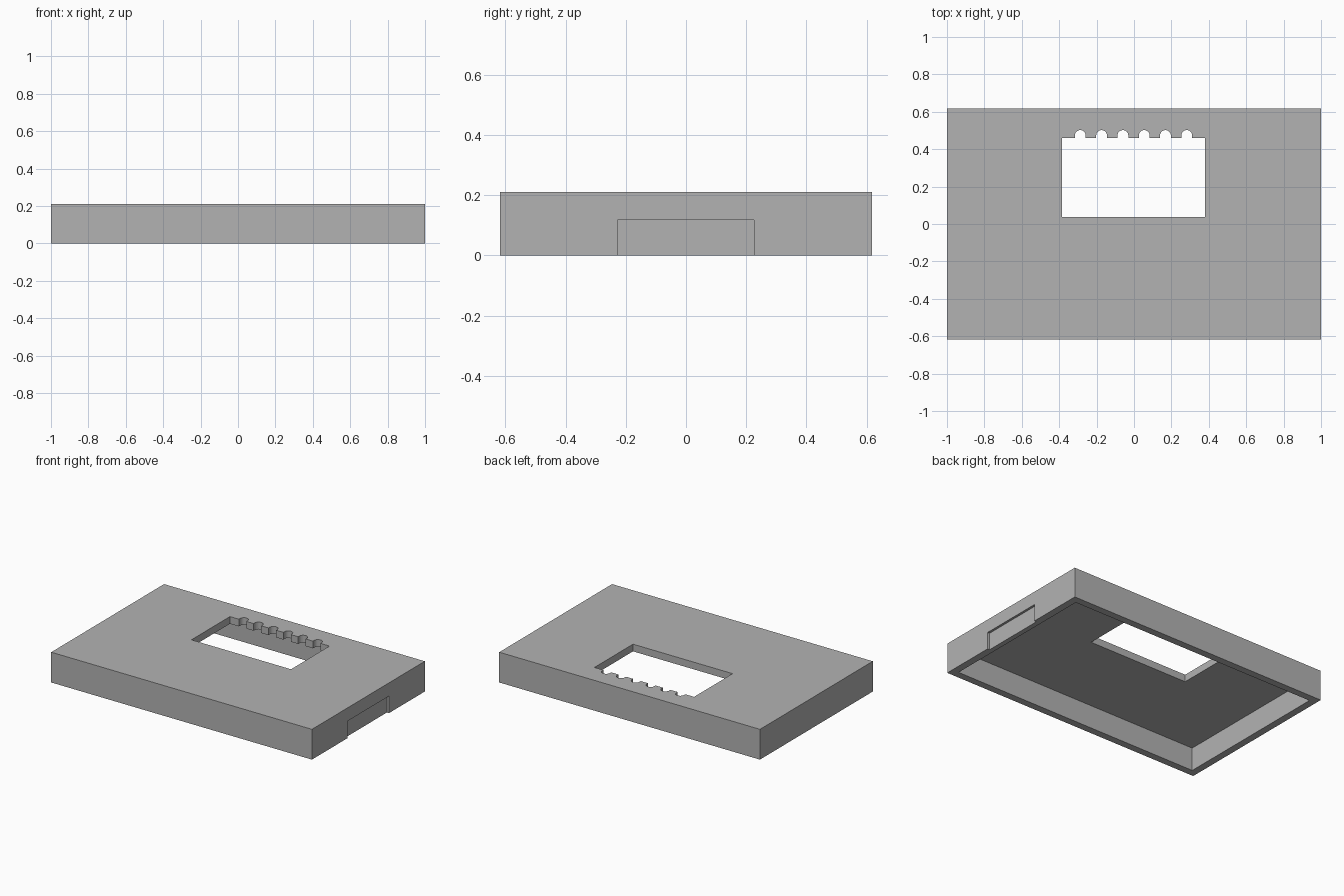
import bpy
import bmesh
import math

default = bpy.data.objects.get("Cube")
if default:
    bpy.data.objects.remove(default, do_unlink=True)

# Overall sizes
HALF_X, HALF_Y, HEIGHT = 1.0, 0.618, 0.21
WALL, PLATE = 0.05, 0.05

grey = bpy.data.materials.new("plain_grey")
grey.use_nodes = True
colour = (0.45, 0.45, 0.45, 1)
grey.diffuse_color = colour
grey.node_tree.nodes["Principled BSDF"].inputs["Base Color"].default_value = colour


def prism(name, outline, bottom, top):
    """Extrude a counter-clockwise outline from bottom to top."""
    bm = bmesh.new()
    face = bm.faces.new([bm.verts.new((x, y, bottom)) for x, y in outline])
    up = bmesh.ops.extrude_face_region(bm, geom=[face])["geom"]
    verts = [v for v in up if isinstance(v, bmesh.types.BMVert)]
    bmesh.ops.translate(bm, verts=verts, vec=(0, 0, top - bottom))
    bmesh.ops.recalc_face_normals(bm, faces=bm.faces)
    mesh = bpy.data.meshes.new(name)
    bm.to_mesh(mesh)
    bm.free()
    mesh.materials.append(grey)
    obj = bpy.data.objects.new(name, mesh)
    bpy.context.collection.objects.link(obj)
    return obj


def rect(x0, x1, y0, y1):
    return [(x0, y0), (x1, y0), (x1, y1), (x0, y1)]


def cut(body, cutter):
    """Subtract the cutter from the body, then remove it."""
    cutter.hide_render = True
    mod = body.modifiers.new(cutter.name, "BOOLEAN")
    mod.operation = "DIFFERENCE"
    mod.solver = "EXACT"
    mod.object = cutter
    bpy.context.view_layer.update()
    graph = bpy.context.evaluated_depsgraph_get()
    mesh = bpy.data.meshes.new_from_object(body.evaluated_get(graph))
    body.modifiers.clear()
    body.data = mesh
    bpy.data.objects.remove(cutter, do_unlink=True)


# Tray-shaped cover, open underneath
cover = prism("cover", rect(-HALF_X, HALF_X, -HALF_Y, HALF_Y), 0, HEIGHT)
ix, iy = HALF_X - WALL, HALF_Y - WALL
cut(cover, prism("hollow", rect(-ix, ix, -iy, iy), -0.1, HEIGHT - PLATE))

# Window with a row of round-ended notches along its back edge
x0, x1, y0, y1 = -0.384, 0.38, 0.038, 0.46
RADIUS, ARC_Y, STEPS = 0.029, 0.473, 12
outline = [(x0, y0), (x1, y0), (x1, y1)]
for i in reversed(range(6)):
    cx = -0.287 + i * 0.1138
    outline.append((cx + RADIUS, y1))
    for s in range(STEPS + 1):
        a = math.pi * s / STEPS
        outline.append((cx + RADIUS * math.cos(a), ARC_Y + RADIUS * math.sin(a)))
    outline.append((cx - RADIUS, y1))
outline.append((x0, y1))
cut(cover, prism("window", outline, HEIGHT - PLATE - 0.05, HEIGHT + 0.1))

# Shallow recess at the foot of one end wall
cut(cover, prism("recess", rect(HALF_X - 0.016, HALF_X + 0.1, -0.228, 0.226), -0.1, 0.118))
